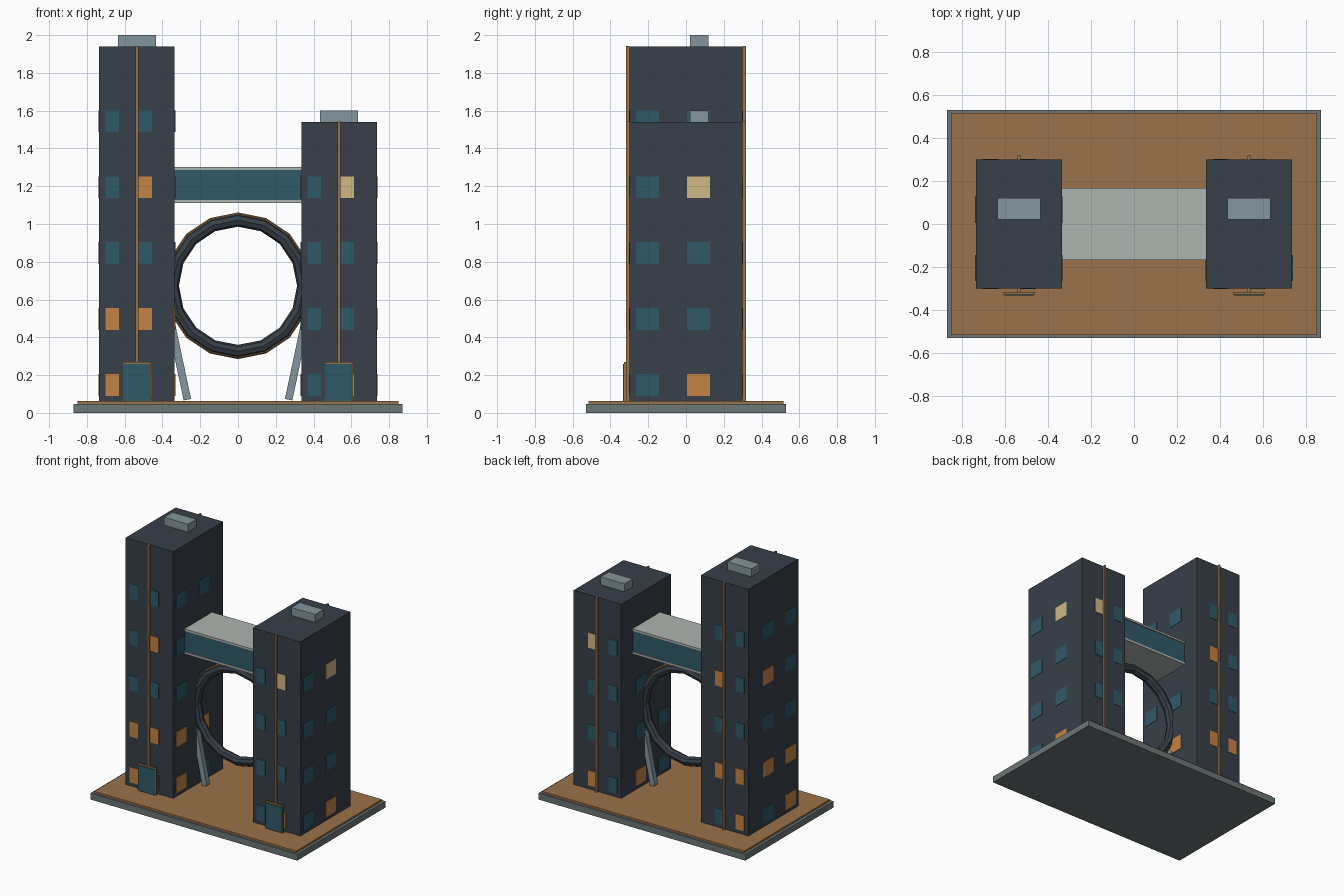
import bpy
import math
from mathutils import Vector

if "Cube" in bpy.data.objects:
    bpy.data.objects.remove(bpy.data.objects["Cube"])


def mat(name, r, g, b):
    m = bpy.data.materials.new(name)
    m.diffuse_color = (r, g, b, 1)
    m.use_nodes = True
    m.node_tree.nodes["Principled BSDF"].inputs["Base Color"].default_value = m.diffuse_color
    return m


DARK = mat("dark_slate", 0.038, 0.05, 0.065)
BRONZE = mat("bronze", 0.32, 0.17, 0.07)
TEAL = mat("teal_glass", 0.03, 0.10, 0.14)
AMBER = mat("amber_light", 0.55, 0.23, 0.06)
CREAM = mat("cream_light", 0.62, 0.48, 0.24)
STONE = mat("stone", 0.15, 0.18, 0.18)
STEEL = mat("steel", 0.23, 0.30, 0.34)
PALE = mat("pale_concrete", 0.42, 0.46, 0.43)


def box(name, x, y, z, material):
    """Box from (min, max) pairs along each axis."""
    bpy.ops.mesh.primitive_cube_add(size=1, location=[(a + b) / 2 for a, b in (x, y, z)])
    ob = bpy.context.object
    ob.name = name
    ob.scale = [b - a for a, b in (x, y, z)]
    ob.data.materials.append(material)
    return ob


def torus(name, major, minor, sides, material):
    bpy.ops.mesh.primitive_torus_add(
        major_radius=major, minor_radius=minor, major_segments=16, minor_segments=sides,
        location=(0, 0, 0.673), rotation=(math.pi / 2, 0, 0))
    ob = bpy.context.object
    ob.name = name
    ob.data.materials.append(material)


# Plinth and plaza
box("plinth", (-0.87, 0.87), (-0.53, 0.53), (0, 0.048), STONE)
box("plaza", (-0.85, 0.85), (-0.515, 0.515), (0.048, 0.062), BRONZE)

FLOOR = 0.063
WIN_H, ROW_STEP, ROW_START = 0.115, 0.349, 0.148
T = 0.003  # window projection


def tower(side, cx, top, rows, lit):
    x0, x1 = cx - 0.2, cx + 0.2
    box(side + "_tower", (x0, x1), (-0.3, 0.3), (FLOOR, top), DARK)
    box(side + "_roof_unit", (cx - 0.1, cx + 0.1), (0.02, 0.12), (top, top + 0.06), STEEL)
    # Vertical fins front and back
    for label, ys in (("front", (-0.318, -0.3)), ("back", (0.3, 0.318))):
        box(f"{side}_{label}_fin", (cx - 0.007, cx + 0.007), ys, (FLOOR, top + 0.003), BRONZE)
    # Entrance
    box(side + "_door_frame", (cx - 0.075, cx + 0.075), (-0.328, -0.316), (FLOOR, 0.27), BRONZE)
    box(side + "_door", (cx - 0.068, cx + 0.068), (-0.333, -0.32), (FLOOR, 0.258), TEAL)
    # Windows on all four faces
    for row in range(rows):
        zc = ROW_START + row * ROW_STEP
        zs = (zc - WIN_H / 2, zc + WIN_H / 2)
        for col in range(2):
            m = lit.get((row, col), TEAL)
            xc = cx - 0.131 + col * 0.174
            yc = -0.205 + col * 0.271
            xs, ys = (xc - 0.036, xc + 0.036), (yc - 0.061, yc + 0.061)
            tag = f"{row}_{col}"
            box(f"{side}_front_window_{tag}", xs, (-0.3 - T, -0.298), zs, m)
            box(f"{side}_back_window_{tag}", xs, (0.298, 0.3 + T), zs, m)
            box(f"{side}_left_window_{tag}", (x0 - T, x0 + 0.002), ys, zs, m)
            box(f"{side}_right_window_{tag}", (x1 - 0.002, x1 + T), ys, zs, m)


tower("left", -0.535, 1.94, 5,
      {(0, 0): AMBER, (1, 0): AMBER, (1, 1): AMBER, (3, 1): AMBER})
tower("right", 0.535, 1.54, 4, {(0, 1): AMBER, (3, 1): CREAM})

# Sky bridge
box("bridge_floor", (-0.337, 0.337), (-0.167, 0.167), (1.112, 1.128), PALE)
box("bridge_glass", (-0.337, 0.337), (-0.16, 0.16), (1.128, 1.287), TEAL)
box("bridge_roof", (-0.337, 0.337), (-0.167, 0.167), (1.287, 1.302), PALE)

# Ring between the towers
torus("ring", 0.347, 0.034, 8, DARK)
torus("ring_trim", 0.375, 0.013, 6, BRONZE)

# Leaning ring supports
for label, s in (("left", -1), ("right", 1)):
    a, b = Vector((s * 0.268, 0, 0.07)), Vector((s * 0.355, 0, 0.48))
    d = b - a
    strut = box(label + "_strut", (-0.02, 0.02), (-0.02, 0.02), (0, d.length), STEEL)
    strut.location = (a + b) / 2
    strut.rotation_euler = (0, math.atan2(d.x, d.z), 0)
